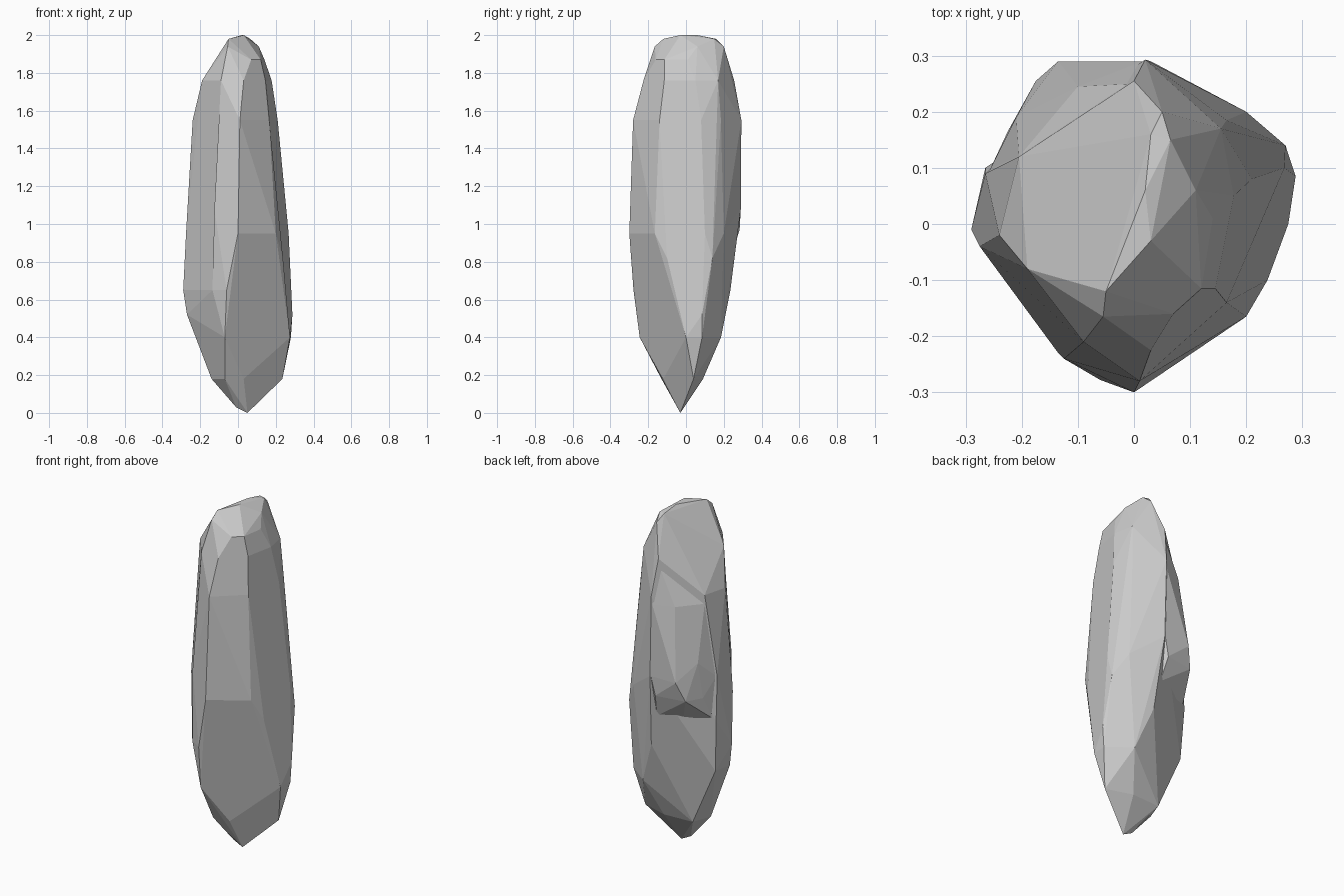
import bpy, bmesh
from math import radians

# Corner points of the stone, grouped by height: z -> (x, y) outline
foot = {
    0.00: [(.05, -.03)],
    0.03: [(-.01, -.03)],
    0.18: [(.235, .04), (.03, -.12), (-.07, -.13), (-.14, -.03), (-.1, .08), (.08, .09)],
    0.40: [(-.07, -.245), (.275, .0), (.28, .085), (.15, .185)],
    0.52: [(-.27, -.02), (.288, .085), (-.25, .085)],
}
body = {
    0.65: [(-.29, -.01), (-.06, -.278), (-.135, -.23), (.06, .235)],
    0.82: [(.03, .252), (-.265, .1), (.238, -.1), (.27, .14)],
    0.95: [(0, -.3), (.2, -.165), (.268, .1), (.2, .2), (-.275, -.04)],
    1.08: [(.03, .29), (-.265, .09), (-.125, -.24), (.25, .07)],
    1.55: [(.01, -.28), (.165, -.14), (.21, .08), (.165, .185), (.02, .293), (-.205, .12), (-.24, -.02)],
}
crown = {
    1.76: [(.03, -.225), (-.09, -.21), (.145, -.115), (.178, .05), (.155, .17), (.0, .255), (-.19, -.08)],
    1.87: [(.0, -.178), (.07, -.16), (.12, -.115), (.14, .01)],
    1.94: [(-.055, -.165), (.05, .2), (.11, .06)],
    1.98: [(-.05, -.12), (.03, .16), (.065, .15)],
    2.00: [(.03, -.03), (.02, .06)],
}
# Overhanging slab on the upper back left
slab = {
    0.83: [(.02, .24), (-.25, .1), (-.11, .18)],
    0.97: [(-.175, .255), (-.225, .165), (-.0, .284)],
    1.08: [(-.135, .29), (.025, .289), (-.26, .09)],
    1.18: [(-.21, .19), (0, 0)],
    1.50: [(-.205, .12), (.015, .29), (-.1, .245)],
    1.72: [(.0, .25)],
}


def hull(name, *parts):
    """Wrap the corners in flat facets and merge nearly coplanar ones."""
    bm = bmesh.new()
    for part in parts:
        for z, outline in part.items():
            for x, y in outline:
                bm.verts.new((x, y, z))
    bmesh.ops.convex_hull(bm, input=bm.verts)
    loose = [v for v in bm.verts if not v.link_faces]
    bmesh.ops.delete(bm, geom=loose, context='VERTS')
    bmesh.ops.recalc_face_normals(bm, faces=bm.faces)
    if len(parts) > 1:
        bmesh.ops.dissolve_limit(bm, angle_limit=radians(4), verts=bm.verts, edges=bm.edges)
    mesh = bpy.data.meshes.new(name)
    bm.to_mesh(mesh)
    bm.free()
    obj = bpy.data.objects.new(name, mesh)
    bpy.context.collection.objects.link(obj)
    return obj


stone = hull("standing_stone", foot, body, crown)
back_slab = hull("back_slab", slab)

# Fuse the slab into the stone
fuse = stone.modifiers.new("fuse", 'BOOLEAN')
fuse.operation = 'UNION'
fuse.solver = 'EXACT'
fuse.object = back_slab
back_slab.hide_render = True
